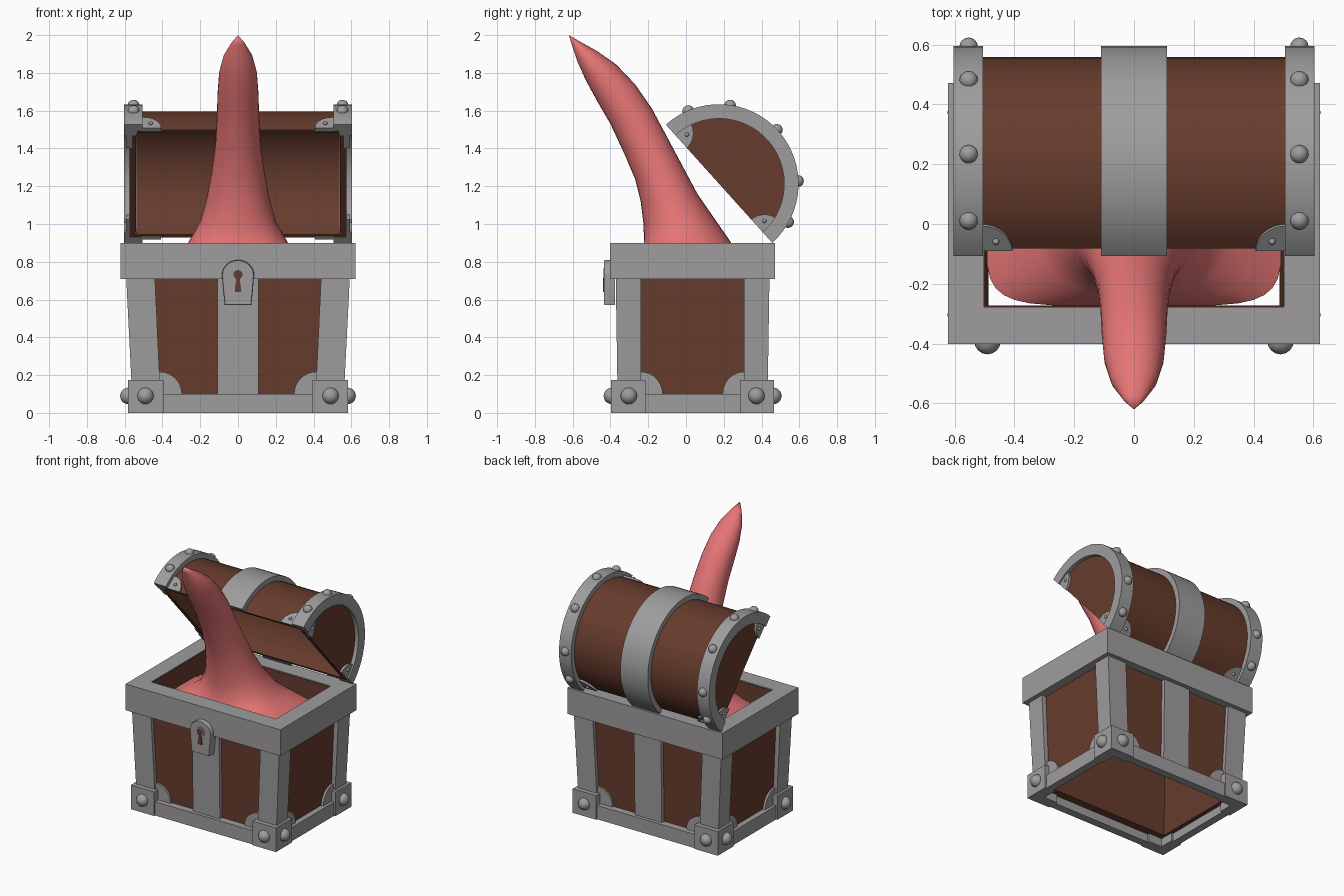
import bpy, bmesh, math
from mathutils import Matrix, Vector

if "Cube" in bpy.data.objects:
    bpy.data.objects.remove(bpy.data.objects["Cube"])

def material(name, rgb):
    m = bpy.data.materials.new(name)
    m.diffuse_color = (*rgb, 1)
    m.use_nodes = True
    m.node_tree.nodes["Principled BSDF"].inputs["Base Color"].default_value = m.diffuse_color
    return m

WOOD = material("brown wood", (0.135, 0.045, 0.026))
METAL = material("grey metal", (0.345, 0.335, 0.335))
PINK = material("pink flesh", (0.78, 0.175, 0.175))
CY = 0.035                      # middle of the box in y
SIGNS = [(sx, sy) for sx in (-1, 1) for sy in (-1, 1)]

def loft(bm, loops, closed=False, caps=True):
    """Skin a row of equal point loops."""
    rows = [[bm.verts.new(p) for p in lp] for lp in loops]
    pairs = list(zip(rows, rows[1:])) + ([(rows[-1], rows[0])] if closed else [])
    n = len(rows[0])
    for a, b in pairs:
        for i in range(n):
            j = (i + 1) % n
            bm.faces.new((a[i], a[j], b[j], b[i]))
    if caps and not closed:
        bm.faces.new(rows[0])
        bm.faces.new(rows[-1])

def ball(bm, pos, r):
    bmesh.ops.create_uvsphere(bm, u_segments=16, v_segments=10, radius=r,
                              matrix=Matrix.Translation(pos))

def finish(bm, name, mat, angle=35):
    bmesh.ops.remove_doubles(bm, verts=bm.verts, dist=1e-5)
    bmesh.ops.recalc_face_normals(bm, faces=bm.faces)
    me = bpy.data.meshes.new(name)
    bm.to_mesh(me)
    bm.free()
    me.materials.append(mat)
    ob = bpy.data.objects.new(name, me)
    bpy.context.collection.objects.link(ob)
    bpy.ops.object.select_all(action='DESELECT')
    ob.select_set(True)
    bpy.context.view_layer.objects.active = ob
    bpy.ops.object.shade_smooth_by_angle(angle=math.radians(angle))
    return ob

def rect(hx, hy, z):
    return [(sx * hx, CY + sy * hy, z) for sx, sy in ((-1, -1), (1, -1), (1, 1), (-1, 1))]

def frame(name, mat, z0, z1, out0, out1, in0, in1):
    bm = bmesh.new()
    loft(bm, [rect(*out0, z0), rect(*out1, z1), rect(*in1, z1), rect(*in0, z0)], closed=True)
    finish(bm, name, mat)

def corner(X, Y, xi, yi, t, z, sx, sy):
    pts = [(xi, Y), (X, Y), (X, yi), (X - t, yi), (X - t, Y - t), (xi, Y - t)]
    return [(sx * x, CY + sy * y, z) for x, y in pts]

# --- box, open underneath: walls, rim, base
frame("box_walls", WOOD, 0.06, 0.893, (.53, .37), (.565, .383), (.487, .308), (.498, .309))
frame("top_rim", METAL, 0.71, 0.90, (.622, .437), (.622, .437), (.502, .313), (.502, .313))
frame("base_frame", METAL, 0.0, 0.10, (.572, .422), (.572, .422), (.517, .365), (.517, .365))

# --- corner posts and foot brackets
bm = bmesh.new()
for s in SIGNS:
    loft(bm, [corner(.56, .397, .41, .2725, .06, .08, *s),
              corner(.592, .407, .44, .2725, .06, .72, *s)])
finish(bm, "corner_posts", METAL)
bm = bmesh.new()
for s in SIGNS:
    loft(bm, [corner(.583, .432, .395, .25, .08, z, *s) for z in (0, .175)])
finish(bm, "foot_brackets", METAL)
bm = bmesh.new()
for sx, sy in SIGNS:
    ball(bm, (sx * .49, CY + sy * .427, .09), .044)
    ball(bm, (sx * .58, CY + sy * .338, .09), .044)
finish(bm, "foot_rivets", METAL)

# --- middle straps on front and back
bm = bmesh.new()
for sy in (-1, 1):
    loft(bm, [[(x, CY + sy * y, z) for x, y in ((-.108, .35), (.108, .35), (.108, Y), (-.108, Y))]
              for z, Y in ((.08, .397), (.72, .407))])
finish(bm, "middle_straps", METAL)

# --- quarter round plates at the bottom corners of the panels
ARC = [(0, 0)] + [(math.cos(i * math.pi / 16), math.sin(i * math.pi / 16)) for i in range(9)]
bm = bmesh.new()
for sx, sy in SIGNS:
    loft(bm, [[(sx * (.415 - .118 * a), CY + sy * y, .10 + .118 * b) for a, b in ARC]
              for y in (.36, .386)])
    loft(bm, [[(sx * x, CY + sy * (.2735 - .115 * a), .10 + .118 * b) for a, b in ARC]
              for x in (.52, .55)])
finish(bm, "panel_corner_plates", METAL)

# --- lock with keyhole
half = [(.07, .57), (.078, .64), (.085, .73)]
half += [(.085 * math.cos(t), .73 + .08 * math.sin(t)) for t in [i * math.pi / 16 for i in range(1, 8)]]
outline = half + [(0, .81)] + [(-x, z) for x, z in reversed(half)]
bm = bmesh.new()
loft(bm, [[(x, -.375, z) for x, z in outline], [(x, -.425, z) for x, z in outline],
          [(x * .96, -.433, .69 + (z - .69) * .97) for x, z in outline]])
circle = [(math.cos(i * math.pi / 12), math.sin(i * math.pi / 12)) for i in range(24)]
loft(bm, [[(r * c, y, .732 + r * s) for c, s in circle]
          for r, y in ((.034, -.43), (.034, -.438), (.024, -.438), (.024, -.43))], closed=True)
finish(bm, "lock_plate", METAL)
bm = bmesh.new()
loft(bm, [[(.025 * c, y, .732 + .025 * s) for c, s in circle] for y in (-.43, -.436)])
loft(bm, [[(x, y, z) for x, z in ((-.009, .715), (.009, .715), (.018, .64), (-.018, .64))]
          for y in (-.43, -.4385)])
finish(bm, "keyhole", WOOD)

# --- open lid: half round, turned about its own axis
LY, LZ, A0 = .175, 1.213, math.radians(-48)
SEG = 32

def lid(x, r, a):
    return (x, LY + r * math.cos(a), LZ + r * math.sin(a))

def half_round(bm, profile):
    loft(bm, [[lid(x, r, A0 + math.pi * i / SEG) for x, r in profile] for i in range(SEG + 1)])

bm = bmesh.new()
half_round(bm, [(-.575, 0), (-.575, .384), (.575, .384), (.575, 0),
                (.54, 0), (.54, .36), (-.54, .36), (-.54, 0)])
finish(bm, "lid_shell", WOOD)
bm = bmesh.new()
half_round(bm, [(-.11, .38), (-.11, .421), (.11, .421), (.11, .38)])
finish(bm, "lid_middle_band", METAL)
bm = bmesh.new()
for s in (-1, 1):
    half_round(bm, [(s * x, r) for x, r in ((.505, .38), (.505, .421), (.603, .421),
                                            (.603, .345), (.536, .345), (.536, .38))])
finish(bm, "lid_end_bands", METAL)
bm = bmesh.new()
for s in (-1, 1):
    for deg in (113, 82, 43, 2, -29):
        ball(bm, lid(s * .553, .418, math.radians(deg)), .031)
finish(bm, "lid_rivets", METAL)

# --- lid corner plates, on the ends and on the curved top
D = Vector((0, -math.cos(A0), -math.sin(A0)))
N = Vector((0, -math.sin(A0), math.cos(A0)))
C = Vector((0, LY, LZ))
bm = bmesh.new()
for sx, e in SIGNS:
    def on_end(x, a, b):
        return C + Vector((sx * x, 0, 0)) + D * e * (.36 - .105 * a) + N * .105 * b
    def on_top(r, a, b):
        off = .1 * b / .39
        return lid(sx * (.507 - .1 * a), r, A0 + off if e < 0 else A0 + math.pi - off)
    loft(bm, [[on_end(x, a, b) for a, b in ARC] for x in (.56, .592)])
    loft(bm, [[on_top(r, a, b) for a, b in ARC] for r in (.375, .397)])
    ball(bm, on_end(.592, .5, .45), .011)
    ball(bm, on_top(.397, .45, .4), .011)
finish(bm, "lid_corner_plates", METAL)

# --- tongue: front point, back point (y, z), half width, squareness
SECTIONS = [
    (-.274, .755, .345, .755, .495, 5.5), (-.262, .80, .325, .80, .42, 3.4),
    (-.24, .85, .285, .85, .33, 2.6), (-.222, .90, .24, .90, .265, 2.2),
    (-.225, 1.0, .15, 1.03, .20, 2), (-.24, 1.12, .06, 1.16, .165, 2),
    (-.27, 1.24, -.02, 1.31, .14, 2), (-.33, 1.38, -.10, 1.46, .12, 2),
    (-.40, 1.53, -.18, 1.61, .112, 2), (-.47, 1.65, -.27, 1.74, .108, 2),
    (-.53, 1.76, -.37, 1.845, .10, 2), (-.575, 1.86, -.47, 1.915, .077, 2),
    (-.605, 1.95, -.56, 1.965, .036, 2), (-.62, 2.0, -.62, 2.0, 0, 2)]

def section(y0, z0, y1, z1, w, k):
    pts = []
    for i in range(32):
        t = i * math.pi / 16
        c, s = math.cos(t), math.sin(t)
        x = math.copysign(abs(c) ** (2 / k), c)
        v = math.copysign(abs(s) ** (2 / k), s) * .5 + .5
        pts.append((w * x, y0 + (y1 - y0) * v, z0 + (z1 - z0) * v))
    return pts

bm = bmesh.new()
loft(bm, [section(*s) for s in SECTIONS], caps=False)
finish(bm, "tongue", PINK, 60)
